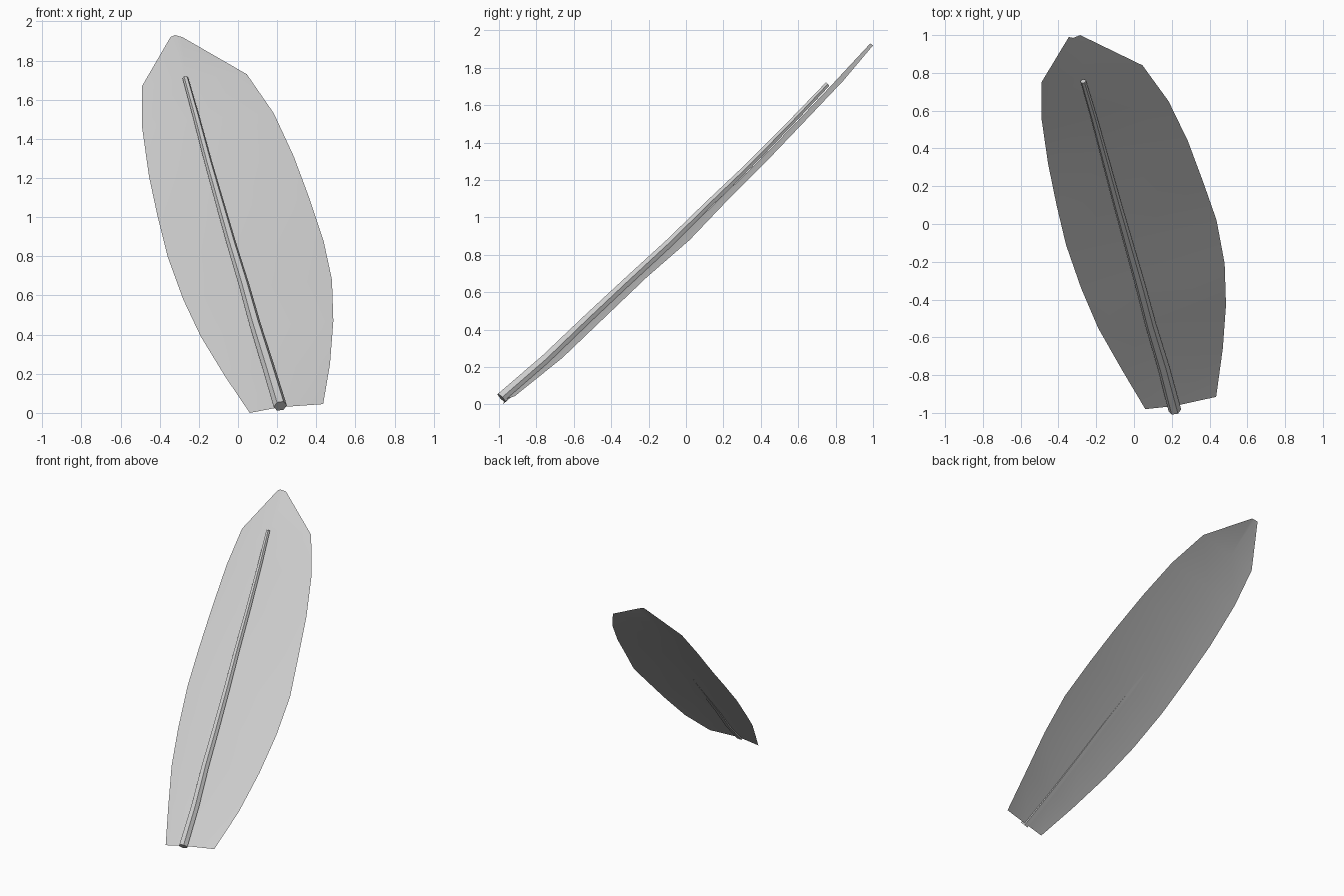
import bpy, bmesh, math
from mathutils import Vector

cube = bpy.data.objects.get("Cube")
if cube:
    bpy.data.objects.remove(cube, do_unlink=True)

GREY = (0.6, 0.6, 0.6, 1)
mat = bpy.data.materials.new("pale_grey")
mat.use_nodes = True
mat.diffuse_color = GREY
mat.node_tree.nodes["Principled BSDF"].inputs["Base Color"].default_value = GREY

UP = Vector((0, -1, 1)).normalized()      # outward direction of the upper face
LEAN = 0.41                               # where the midrib sits between the edges

# Blade outline, from base to shoulder
edge_a = [(.06, -.98, 0), (-.065, -.77, .185), (-.19, -.55, .39), (-.28, -.34, .58),
          (-.36, -.11, .80), (-.41, .10, 1.0), (-.455, .32, 1.21), (-.49, .56, 1.46),
          (-.49, .75, 1.67)]
edge_b = [(.435, -.915, .045), (.47, -.66, .25), (.487, -.43, .47), (.48, -.21, .68),
          (.437, .02, .88), (.367, .22, 1.09), (.285, .44, 1.31), (.183, .65, 1.53),
          (.045, .84, 1.73)]
tip = [(-.345, .99, 1.92), (-.322, .985, 1.93), (-.285, 1.0, 1.92)]


def finish(name, bm):
    mesh = bpy.data.meshes.new(name)
    bm.to_mesh(mesh)
    bm.free()
    obj = bpy.data.objects.new(name, mesh)
    bpy.context.collection.objects.link(obj)
    mesh.materials.append(mat)
    bpy.ops.object.select_all(action="DESELECT")
    obj.select_set(True)
    bpy.context.view_layer.objects.active = obj
    bpy.ops.object.shade_smooth_by_angle(angle=math.radians(30))
    return obj


def skin(bm, rings, closed):
    """Join neighbouring rings of vertices with quads."""
    for low, high in zip(rings, rings[1:]):
        n = len(low)
        for i in range(n if closed else n - 1):
            j = (i + 1) % n
            bm.faces.new((low[i], low[j], high[j], high[i]))


# Blade: a thin sheet, creased gently along the midrib
rows, spine = [], []
last = len(edge_a) - 1
for k, (a, b) in enumerate(zip(edge_a, edge_b)):
    a, b = Vector(a), Vector(b)
    bow = math.sin(math.pi * k / last)
    mid = a.lerp(b, LEAN)
    rows.append((a, mid + UP * (0.015 + 0.01 * bow), b))
    spine.append(mid + UP * (0.034 + 0.011 * bow))
rows.append([Vector(p) for p in tip])
bm = bmesh.new()
skin(bm, [[bm.verts.new(p) for p in row] for row in rows], False)
finish("feather_blade", bm)

# Shaft: a tapering six-sided rod following the midrib
spine[0] += (spine[0] - spine[1]).normalized() * 0.012
spine[-1] += (spine[-2] - spine[-1]).normalized() * 0.01
along = (spine[-1] - spine[0]).normalized()
side = along.cross(UP).normalized()
out = side.cross(along)
bm = bmesh.new()
rings = []
for k, centre in enumerate(spine):
    r = 0.034 - 0.019 * k / last
    ring = []
    for i in range(6):
        t = math.tau * i / 6
        ring.append(bm.verts.new(centre + (side * math.cos(t) + out * math.sin(t)) * r))
    rings.append(ring)
skin(bm, rings, True)
bm.faces.new(rings[0])
bm.faces.new(rings[-1])
bmesh.ops.recalc_face_normals(bm, faces=bm.faces)
finish("feather_shaft", bm)
